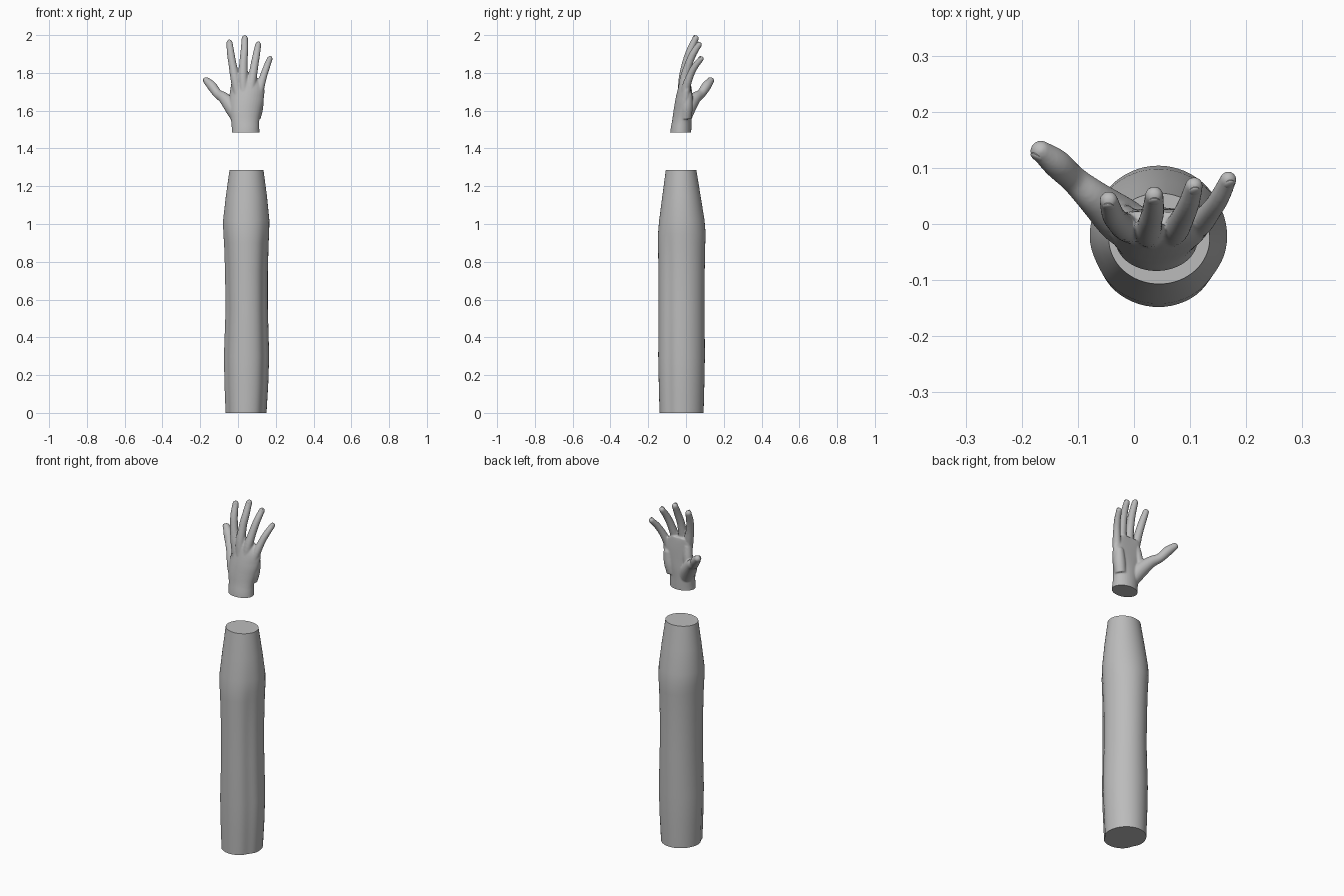
import bpy, bmesh, math
from mathutils import Vector, Matrix

if "Cube" in bpy.data.objects:
    bpy.data.objects.remove(bpy.data.objects["Cube"])

skin = bpy.data.materials.new("plaster grey")
skin.diffuse_color = (0.5, 0.5, 0.5, 1)
skin.use_nodes = True
skin.node_tree.nodes["Principled BSDF"].inputs["Base Color"].default_value = skin.diffuse_color


def finish(name, bm, angle=40):
    mesh = bpy.data.meshes.new(name)
    bmesh.ops.recalc_face_normals(bm, faces=bm.faces[:])
    bm.to_mesh(mesh)
    bm.free()
    mesh.materials.append(skin)
    mesh.polygons.foreach_set("use_smooth", [True] * len(mesh.polygons))
    mesh.set_sharp_from_angle(angle=math.radians(angle))
    obj = bpy.data.objects.new(name, mesh)
    bpy.context.collection.objects.link(obj)
    return obj


def loft(bm, rings):
    """Join closed rings of points and cap both ends."""
    rows = [[bm.verts.new(p) for p in ring] for ring in rings]
    n = len(rows[0])
    for a, b in zip(rows, rows[1:]):
        for i in range(n):
            bm.faces.new((a[i], a[(i + 1) % n], b[(i + 1) % n], b[i]))
    bm.faces.new(rows[0][::-1])
    bm.faces.new(rows[-1])


def spline(keys, steps):
    """Catmull-Rom interpolation of equal-length tuples."""
    k = [Vector(v) for v in keys]
    k = [2 * k[0] - k[1]] + k + [2 * k[-1] - k[-2]]
    out = []
    for i in range(1, len(k) - 2):
        for s in range(steps):
            t = s / steps
            out.append(0.5 * (2 * k[i] + (k[i + 1] - k[i - 1]) * t
                       + (2 * k[i - 1] - 5 * k[i] + 4 * k[i + 1] - k[i + 2]) * t * t
                       + (3 * k[i] - k[i - 1] - 3 * k[i + 1] + k[i + 2]) * t ** 3))
    return out + [k[-2]]


def digit(bm, keys):
    """Tapered limb through (x, y, z, radius) keys with a round tip."""
    pts = spline(keys, 5)
    rings = []
    for i, p in enumerate(pts):
        d = (pts[min(i + 1, len(pts) - 1)] - pts[max(i - 1, 0)]).to_3d()
        q = d.to_track_quat('Z', 'Y')
        rings.append([p.to_3d() + q @ Vector((math.cos(a), math.sin(a), 0)) * p[3]
                      for a in (math.tau * j / 20 for j in range(20))])
    loft(bm, rings)
    q = d.to_track_quat('Z', 'Y').to_matrix().to_4x4()
    r = pts[-1][3]
    bmesh.ops.create_uvsphere(bm, u_segments=20, v_segments=12, radius=r,
                              matrix=Matrix.Translation(pts[-1].to_3d()) @ q)


# Forearm: (z, x min, x max, y min, y max, groove depth)
arm_sections = [
    (0.00, -0.066, 0.151, -0.140, 0.093, 0.07),
    (0.15, -0.072, 0.160, -0.144, 0.097, 0.07),
    (0.30, -0.075, 0.165, -0.147, 0.100, 0.07),
    (0.55, -0.066, 0.158, -0.146, 0.098, 0.07),
    (0.75, -0.069, 0.158, -0.146, 0.099, 0.06),
    (0.90, -0.074, 0.162, -0.148, 0.102, 0.05),
    (0.95, -0.078, 0.165, -0.148, 0.104, 0.03),
    (1.02, -0.079, 0.166, -0.142, 0.098, 0.02),
    (1.15, -0.064, 0.153, -0.125, 0.077, 0.01),
    (1.285, -0.045, 0.135, -0.107, 0.055, 0.0)]
rings = []
for z, x0, x1, y0, y1, g in arm_sections:
    ring = []
    for j in range(64):
        a = math.tau * j / 64
        # shallow muscle grooves on both sides
        r = 1.0
        for centre in (-35, 205):
            d = (math.degrees(a) - centre + 180) % 360 - 180
            r -= g * math.exp(-(d / 15) ** 2)
        ring.append(((x0 + x1) / 2 + r * (x1 - x0) / 2 * math.cos(a),
                     (y0 + y1) / 2 + r * (y1 - y0) / 2 * math.sin(a), z))
    rings.append(ring)
bm = bmesh.new()
loft(bm, rings)
finish("forearm", bm)

# Palm and wrist: (z, centre x, centre y, half width, half depth)
bm = bmesh.new()
palm = spline([(1.44, 0.040, -0.031, 0.075, 0.057),
               (1.50, 0.040, -0.027, 0.073, 0.055),
               (1.55, 0.038, -0.022, 0.075, 0.051),
               (1.60, 0.039, -0.018, 0.084, 0.048),
               (1.66, 0.046, -0.014, 0.090, 0.042),
               (1.72, 0.051, -0.008, 0.088, 0.034),
               (1.765, 0.042, -0.003, 0.070, 0.026),
               (1.785, 0.036, 0.002, 0.046, 0.018)], 4)
loft(bm, [[(cx + w * math.cos(a),
            cy + h * math.sin(a) + 0.014 * math.cos(a) ** 2 * min(1, max(0, (z - 1.55) * 8)), z)
           for a in (math.tau * j / 32 for j in range(32))]
          for z, cx, cy, w, h in palm])

# Fingers, thumb and the pads at their roots
digits = [
    [(0.005, -0.015, 1.66, 0.024), (-0.014, -0.006, 1.765, 0.025), (-0.028, 0.004, 1.84, 0.0215),
     (-0.038, 0.018, 1.90, 0.020), (-0.045, 0.042, 1.959, 0.0165)],
    [(0.032, -0.024, 1.66, 0.024), (0.027, -0.013, 1.775, 0.025), (0.029, 0.003, 1.86, 0.0215),
     (0.034, 0.023, 1.92, 0.020), (0.036, 0.051, 1.983, 0.0165)],
    [(0.062, -0.022, 1.66, 0.024), (0.074, -0.011, 1.76, 0.024), (0.087, 0.012, 1.84, 0.021),
     (0.098, 0.037, 1.90, 0.019), (0.107, 0.068, 1.949, 0.016)],
    [(0.092, -0.012, 1.62, 0.024), (0.116, 0.000, 1.72, 0.023), (0.137, 0.024, 1.79, 0.019),
     (0.153, 0.048, 1.835, 0.0175), (0.168, 0.079, 1.874, 0.015)],
    [(0.005, -0.012, 1.56, 0.040), (-0.025, 0.008, 1.61, 0.042), (-0.072, 0.048, 1.665, 0.031),
     (-0.108, 0.080, 1.69, 0.0245), (-0.138, 0.108, 1.73, 0.0255), (-0.166, 0.130, 1.758, 0.019)],
    [(0.090, -0.002, 1.56, 0.030), (0.102, 0.004, 1.62, 0.032), (0.108, 0.008, 1.68, 0.026)],
    [(-0.025, 0.014, 1.64, 0.024), (-0.018, 0.008, 1.69, 0.026), (-0.012, 0.002, 1.74, 0.024)],
]
for keys in digits:
    digit(bm, keys)

# Fuse all parts into one skin and relax it
raw = finish("hand_source", bm)
mod = raw.modifiers.new("fuse", 'REMESH')
mod.mode = 'VOXEL'
mod.voxel_size = 0.004
mod = raw.modifiers.new("relax", 'SMOOTH')
mod.factor = 0.5
mod.iterations = 6
bpy.context.view_layer.update()
fused = raw.evaluated_get(bpy.context.evaluated_depsgraph_get())
bm = bmesh.new()
bm.from_mesh(fused.to_mesh())
fused.to_mesh_clear()
bpy.data.objects.remove(raw)

# Flat cut at the wrist
cut = bmesh.ops.bisect_plane(bm, geom=bm.verts[:] + bm.edges[:] + bm.faces[:],
                             plane_co=(0, 0, 1.484), plane_no=(0, 0, 1), clear_inner=True)
bmesh.ops.holes_fill(bm, edges=[e for e in bm.edges if e.is_boundary], sides=0)
finish("hand", bm, 50)

# Fingernails on the back of each digit tip
bm = bmesh.new()
for keys in digits[:5]:
    tip, prev = Vector(keys[-1][:3]), Vector(keys[-2][:3])
    r = keys[-1][3]
    d = (tip - prev).normalized()
    back = Vector((-0.7, -0.3, 0.6)) if keys is digits[4] else Vector((0, -1, 0.1))
    back = (back - d * back.dot(d)).normalized()
    frame = Matrix((d.cross(back), d, back)).transposed().to_4x4()
    place = Matrix.Translation(tip + back * r * 0.72) @ frame
    bmesh.ops.create_uvsphere(bm, u_segments=16, v_segments=8, radius=1,
                              matrix=place @ Matrix.Diagonal((r * 0.62, r * 0.85, r * 0.3, 1)))
finish("fingernails", bm)
